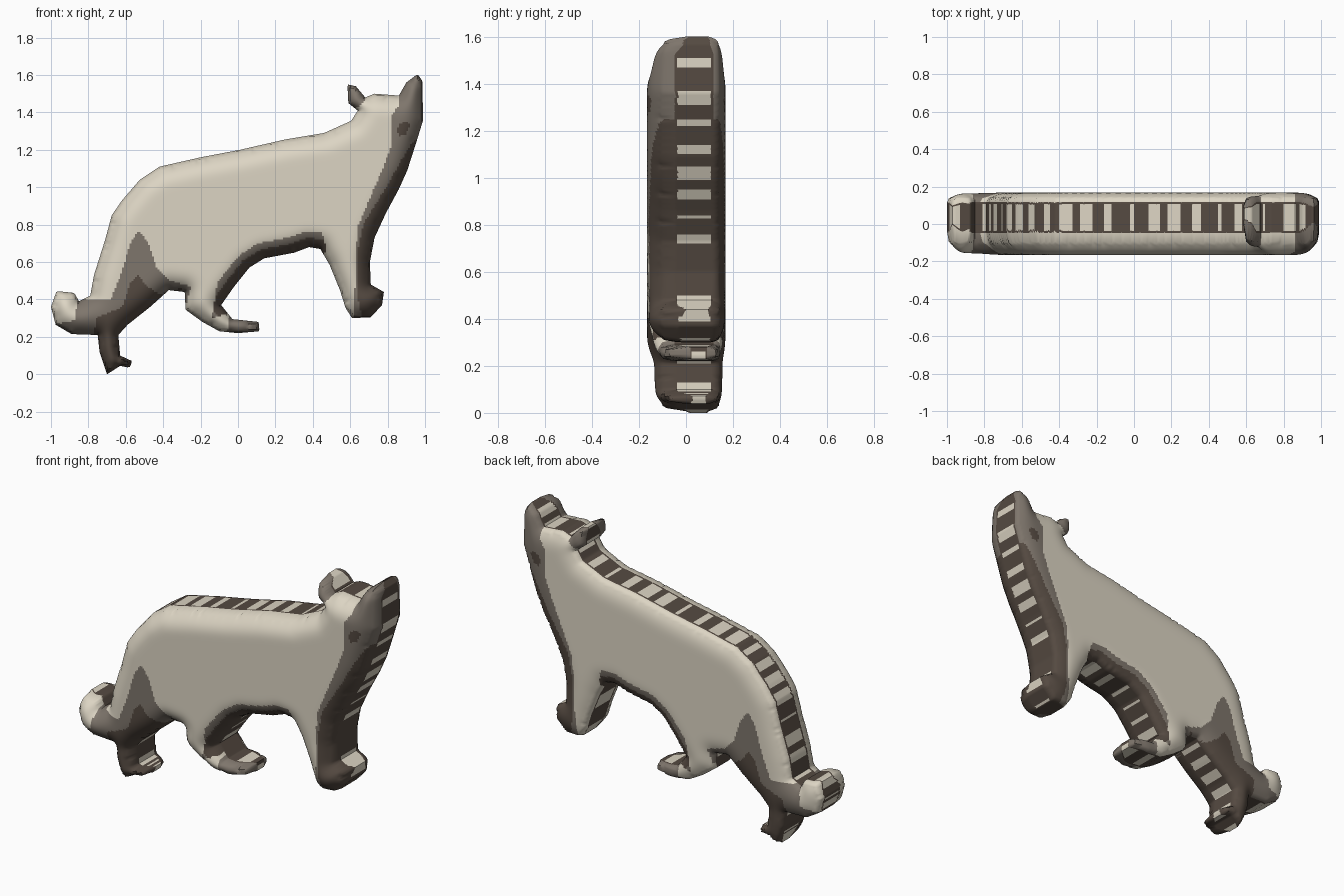
import bpy, bmesh, math

if "Cube" in bpy.data.objects:
    bpy.data.objects.remove(bpy.data.objects["Cube"])

# Side silhouette (x, z), clockwise from the near ear
OUTLINE = [(.585,1.55),(.63,1.54),(.68,1.48),(.73,1.5),(.86,1.49),(.9,1.56),(.96,1.605),(.985,1.57),
    (.99,1.36),(.95,1.23),(.905,1.09),(.86,.99),(.79,.86),(.73,.73),(.705,.6),(.71,.48),(.78,.44),
    (.77,.37),(.71,.305),(.61,.3),(.575,.355),(.545,.45),(.49,.585),(.44,.67),(.38,.68),(.3,.65),
    (.14,.62),(.06,.57),(-.02,.47),(-.09,.37),(-.03,.295),(.11,.28),(.115,.23),(0,.22),(-.1,.23),
    (-.19,.28),(-.28,.345),(-.285,.44),(-.37,.45),(-.47,.36),(-.59,.265),(-.64,.21),(-.63,.1),
    (-.565,.07),(-.58,.035),(-.63,.045),(-.7,0),(-.74,.12),(-.75,.21),(-.89,.215),(-.975,.265),
    (-1,.36),(-.97,.445),(-.875,.435),(-.85,.39),(-.79,.42),(-.77,.53),(-.71,.72),(-.675,.85),
    (-.62,.93),(-.525,1.04),(-.42,1.11),(-.2,1.16),(.01,1.2),(.25,1.255),(.46,1.29),(.605,1.355),
    (.64,1.41),(.59,1.45)]

# Painted regions on both flanks
MID = [
    [(.85,1.7),(.86,1.44),(.815,1.37),(.82,1.22),(.77,1.09),(.7,.93),(.645,.8),(.63,.66),(.62,.25),(1.1,.25),(1.1,1.7)],
    [(-.525,.765),(-.48,.7),(-.43,.56),(-.36,.5),(-.25,.47),(-.3,.3),(-.6,-.1),(-.85,.1),(-1.1,.24),(-.87,.29),(-.86,.4),(-.68,.4),(-.62,.55),(-.57,.72)],
    [(.57,1.6),(.7,1.5),(.66,1.44),(.57,1.4)],
    [(-.04,.35),(-.06,.2),(.2,.2),(.2,.35)]]
DARK = [
    [(1.1,1.3),(.94,1.25),(.87,1.14),(.8,1.01),(.73,.9),(.67,.8),(.64,.66),(.635,.45),(.67,.25),(1.1,.25)],
    [(-.53,.53),(-.49,.47),(-.42,.43),(-.3,.46),(-.5,.2),(-.55,-.1),(-.8,-.1),(-.76,.3),(-.62,.36),(-.57,.5)]]
BELLY = [(-.14,.3),(-.1,.55),(.05,.8),(.44,.8),(.475,.66),(.42,.6),(.2,.4),(-.04,.33)]
EYE = [(.85,1.3),(.86,1.335),(.9,1.355),(.92,1.33),(.9,1.285),(.865,1.275)]

def inside(x, z, poly):
    hit = False
    for (x0, z0), (x1, z1) in zip(poly, poly[1:] + poly[:1]):
        if (z0 > z) != (z1 > z) and x < x0 + (z - z0) * (x1 - x0) / (z1 - z0):
            hit = not hit
    return hit

SEGMENTS = [(a[0], a[1], b[0] - a[0], b[1] - a[1]) for a, b in zip(OUTLINE, OUTLINE[1:] + OUTLINE[:1])]

def nearest(x, z):
    """Distance to the outline and its closest point."""
    best = (9, x, z)
    for ax, az, dx, dz in SEGMENTS:
        t = max(0, min(1, ((x - ax) * dx + (z - az) * dz) / (dx * dx + dz * dz)))
        px, pz = ax + t * dx, az + t * dz
        d = (x - px) ** 2 + (z - pz) ** 2
        if d < best[0]:
            best = (d, px, pz)
    return math.sqrt(best[0]), best[1], best[2]

# Fine cells filling the silhouette
H = .01
cells = {(i, k) for i in range(-101, 101) for k in range(0, 163)
         if inside((i + .5) * H, (k + .5) * H, OUTLINE)}

def fullness(p, r=7):
    """Share of the neighbourhood that is filled: low at tips and thin parts."""
    n = sum((p[0] + a, p[1] + b) in cells for a in range(-r, r) for b in range(-r, r))
    return n / (4 * r * r)

# Bulge of each grid point: an upright rim, then a rounded shoulder
pts, height, dist = {}, {}, {}
for i, k in cells:
    for p in ((i, k), (i + 1, k), (i + 1, k + 1), (i, k + 1)):
        if p in pts:
            continue
        edge = not all((p[0] + a, p[1] + b) in cells for a in (-1, 0) for b in (-1, 0))
        d, px, pz = nearest(p[0] * H, p[1] * H)
        pts[p] = (px, pz) if edge else (p[0] * H, p[1] * H)
        dist[p] = 0 if edge else d
        rim = min(.5, 1.05 * fullness(p))
        t = min(1, dist[p] / .115)
        height[p] = rim + (1 - rim) * math.sqrt(1 - (1 - t) ** 2)

# Soften the ridges of the inflated form
for _ in range(8):
    new = dict(height)
    for (i, k), d in dist.items():
        if d > .015:
            new[i, k] = sum(height[q] for q in ((i+1, k), (i-1, k), (i, k+1), (i, k-1))) / 4
    height = new

# Coat colours: pale 0, mid 1, dark 2
def flank_colour(x, z):
    if inside(x, z, EYE) or any(inside(x, z, p) for p in DARK):
        return 2
    if inside(x, z, BELLY):
        d = nearest(x, z)[0]
        if d < .085:
            return 2 if d < .05 else 1
    return 1 if any(inside(x, z, p) for p in MID) else 0

def rim_colour(x, z):
    if x > .6 and .53 < z < .72:
        return 2
    return 0 if math.sin(44 * (x + z)) + .7 * math.sin(19 * x - 27 * z) > .2 else 2

# Front and back flanks joined by a rim wall in three strips
bm = bmesh.new()
RIDGE = .068
def sheet(depth, share=1):
    return {p: bm.verts.new((x, RIDGE + depth * height[p] * share, z)) for p, (x, z) in pts.items()}

front, back = sheet(-.234), sheet(.1)
inner = {}
def strip_vert(p, n):
    if (p, n) not in inner:
        f, b = front[p].co, back[p].co
        inner[p, n] = bm.verts.new(f.lerp(b, (.07, .93)[n]))
    return inner[p, n]

def add_face(verts, colour):
    f = bm.faces.new(verts)
    f.smooth = True
    f.material_index = colour

for i, k in cells:
    c = [(i, k), (i + 1, k), (i + 1, k + 1), (i, k + 1)]
    colour = flank_colour((i + .5) * H, (k + .5) * H)
    add_face([front[p] for p in c], colour)
    add_face([back[p] for p in reversed(c)], colour)
    for n, step in enumerate(((0, -1), (1, 0), (0, 1), (-1, 0))):
        if (i + step[0], k + step[1]) not in cells:
            a, b = c[n], c[(n + 1) % 4]
            ra = [front[a], strip_vert(a, 0), strip_vert(a, 1), back[a]]
            rb = [front[b], strip_vert(b, 0), strip_vert(b, 1), back[b]]
            for s in range(3):
                add_face([rb[s], ra[s], ra[s + 1], rb[s + 1]],
                         rim_colour((i + .5) * H, (k + .5) * H) if s == 1 else 2)

mesh = bpy.data.meshes.new("cat_body")
bm.to_mesh(mesh)
bm.free()
for name, col in (("pale_fur", (.72, .665, .55)), ("mid_brown_fur", (.21, .18, .15)), ("dark_brown_fur", (.09, .068, .053))):
    m = bpy.data.materials.new(name)
    m.diffuse_color = (*col, 1)
    m.use_nodes = True
    m.node_tree.nodes["Principled BSDF"].inputs["Base Color"].default_value = m.diffuse_color
    mesh.materials.append(m)
body = bpy.data.objects.new("cat_body", mesh)
bpy.context.collection.objects.link(body)

# Keep the rim edge crisp
bpy.context.view_layer.objects.active = body
body.select_set(True)
bpy.ops.object.shade_smooth_by_angle(angle=math.radians(50))
